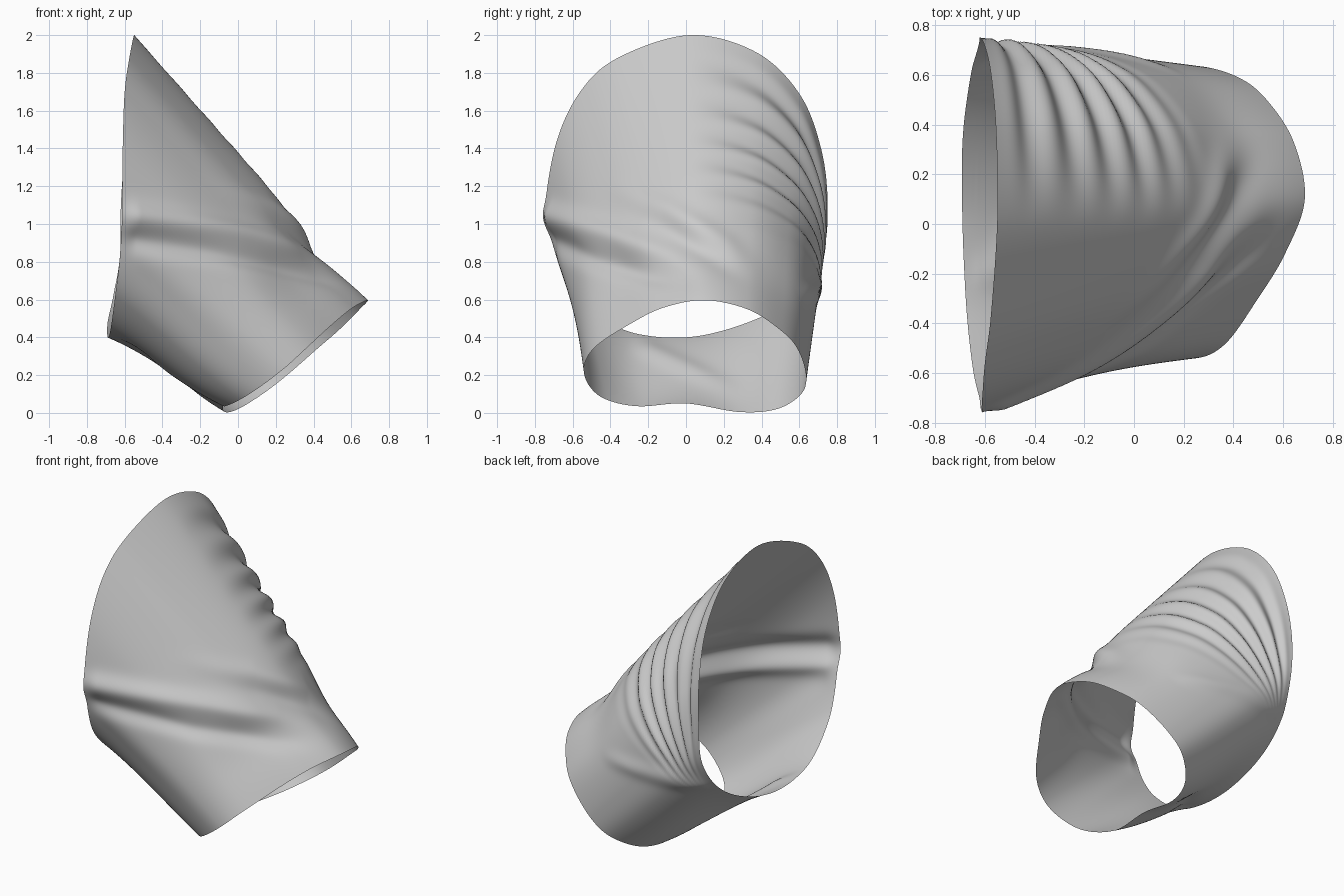
import bpy, bmesh, math
from mathutils import Vector
from mathutils.geometry import intersect_point_line

if "Cube" in bpy.data.objects:
    bpy.data.objects.remove(bpy.data.objects["Cube"])

# Opening loops, both starting at the top and running toward +y
ARMHOLE = [(-.55, .02, 2.0), (-.555, .37, 1.91), (-.575, .6, 1.69), (-.6, .715, 1.4),
           (-.62, .75, 1.1), (-.625, .72, .83), (-.66, .58, .62), (-.69, .33, .48),
           (-.69, 0, .4), (-.675, -.33, .44), (-.65, -.57, .62), (-.625, -.69, .83),
           (-.615, -.745, 1.05), (-.61, -.69, 1.42), (-.6, -.56, 1.7), (-.575, -.36, 1.88)]
CUFF = [(.69, .1, .6), (.645, .33, .55), (.535, .5, .44), (.42, .59, .34),
        (.26, .635, .2), (.13, .61, .1), (0, .48, .02), (-.07, .28, .005),
        (-.08, 0, .05), (-.07, -.25, .035), (.01, -.42, .07), (.12, -.51, .14),
        (.25, -.54, .24), (.37, -.48, .35), (.5, -.3, .47), (.61, -.12, .56)]
# Single folds, paths as seen from the right (y, z): path, height, width, start fade
FOLDS = [([(-.78, 1.06), (-.4, .94), (-.1, .83), (.18, .69)], .034, .065, 0),
         ([(-.76, .93), (-.5, .82), (-.2, .73), (.1, .62)], -.026, .055, 0),
         ([(-.5, 1.23), (-.1, 1.08), (.2, .9), (.42, .7)], .026, .06, .5),
         ([(-.45, 1.12), (-.1, .97), (.15, .82), (.35, .66)], -.014, .05, .5),
         ([(.76, .68), (.68, .64), (.6, .6)], .015, .05, 0),
         # underarm crease
         ([(-.3, .38), (0, .24), (.35, .08)], -.018, .05, .2)]
AROUND, ALONG = 240, 110


def loop_point(pts, t):
    """Closed smooth curve through the points."""
    n = len(pts)
    i = int(t * n)
    f = t * n - i
    a, b, c, d = (Vector(pts[(i + k) % n]) for k in (-1, 0, 1, 2))
    return .5 * (2 * b + (c - a) * f + (2 * a - 5 * b + 4 * c - d) * f * f
                 + (3 * b - a - 3 * c + d) * f ** 3)


def step(lo, hi, v):
    f = max(0, min(1, (v - lo) / (hi - lo)))
    return f * f * (3 - 2 * f)


def path_distance(p, path):
    """Distance to a polyline and position along it (0..1)."""
    best = (9, 0)
    for i in range(len(path) - 1):
        a, b = Vector((0, *path[i])), Vector((0, *path[i + 1]))
        f = max(0, min(1, intersect_point_line(p, a, b)[1]))
        best = min(best, ((p - a.lerp(b, f)).length, (i + f) / (len(path) - 1)))
    return best


def fold_height(p, s):
    h = 0
    side = Vector((0, p.y, p.z))
    for path, height, width, start in FOLDS:
        d, f = path_distance(side, path)
        ends = (1 - step(.5, 1, f)) * (step(0, start, f) if start else 1)
        h += height * math.exp(-(d / width) ** 2) * ends
    # Fan of gathers on the back, spreading from the underarm
    dx, dz = p.x + .62, p.z - .54
    ang = math.atan2(dx, dz)
    wave = math.sin(math.tau * (ang - .03) / .18)
    fade = (step(-.02, .5, p.y) * step(.1, .6, math.hypot(dx, dz))
            * (1 - step(.65, 1.2, ang)) * step(0, .12, s))
    return h + (.018 * wave - .008) * fade


# Sleeve: loft from armhole to cuff, then push folds along the normals
bm = bmesh.new()
rows, pos = [], {}
for j in range(ALONG + 1):
    s = j / ALONG
    row = []
    for i in range(AROUND):
        t = i / AROUND
        p = loop_point(ARMHOLE, t).lerp(loop_point(CUFF, t), s)
        top = max(0, math.cos(math.tau * t)) ** 2
        under = max(0, -math.cos(math.tau * t)) ** 2
        front = max(0, -math.sin(math.tau * t)) ** 2
        p += Vector((-.6, 0, -.8)) * .05 * top * math.exp(-((s - .8) / .13) ** 2)
        p.z += .03 * under * math.sin(math.pi * s) * (1 - 2.2 * s)
        p.y += .03 * front * math.sin(math.pi * s)
        v = bm.verts.new(p)
        pos[v] = s
        row.append(v)
    rows.append(row)
for a, b in zip(rows, rows[1:]):
    for i in range(AROUND):
        k = (i + 1) % AROUND
        bm.faces.new((a[i], b[i], b[k], a[k]))
bm.normal_update()
if rows[ALONG // 2][0].normal.z < 0:
    bmesh.ops.reverse_faces(bm, faces=bm.faces[:])
    bm.normal_update()
moves = [(v, v.normal * fold_height(v.co, s) * (1 - step(.85, 1, s)) * (.4 + .6 * step(0, .1, s)))
         for v, s in pos.items()]
for v, m in moves:
    v.co += m
for f in bm.faces:
    f.smooth = True
mesh = bpy.data.meshes.new("sleeve")
bm.to_mesh(mesh)
bm.free()
bpy.context.collection.objects.link(bpy.data.objects.new("sleeve", mesh))
